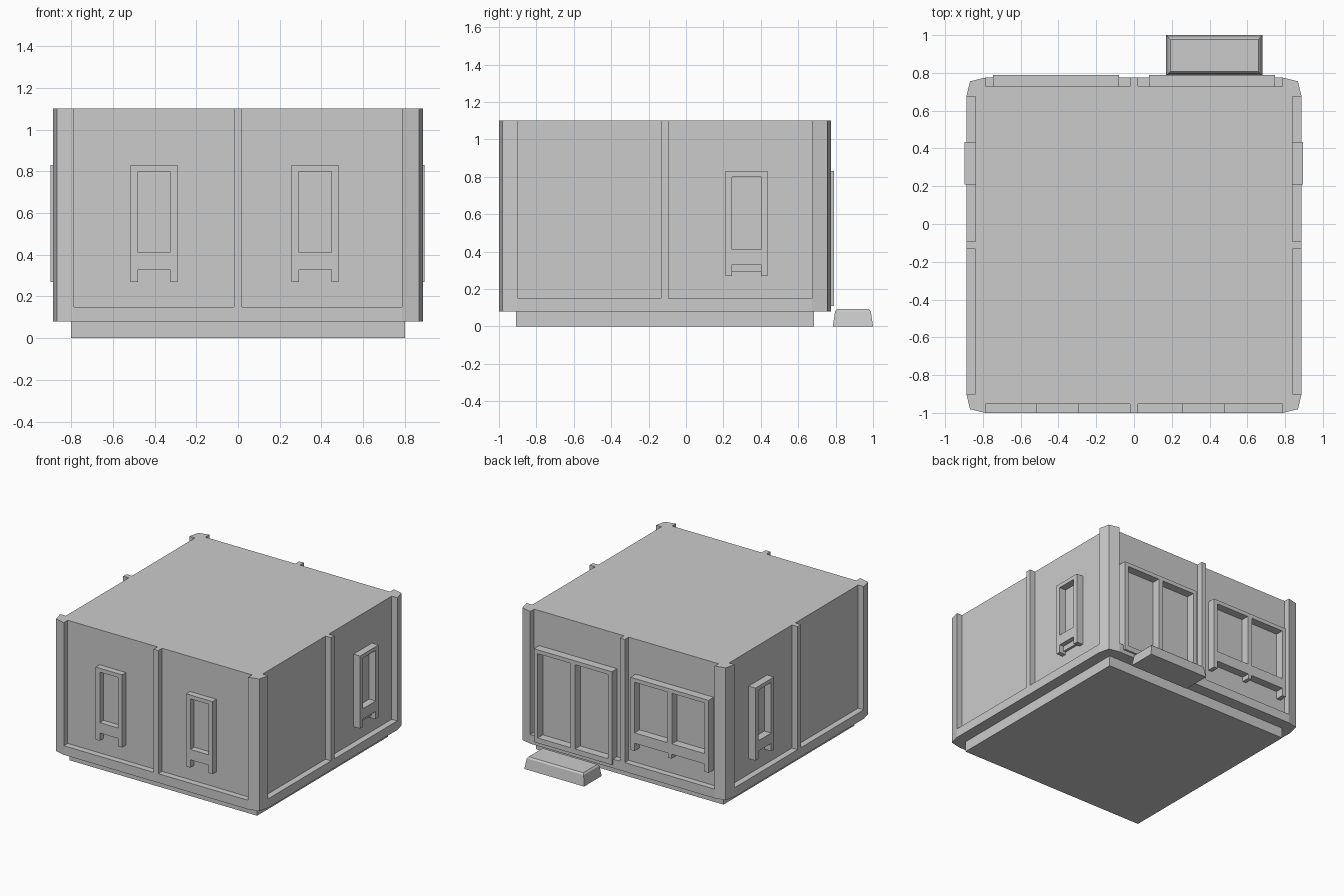
import bpy, bmesh, math
from mathutils import Matrix

if "Cube" in bpy.data.objects:
    bpy.data.objects.remove(bpy.data.objects["Cube"])

CY = -0.1125            # centre of the building in y
H, WALL = 0.8875, 0.84  # half width at the posts and at the recessed walls


def finish(name, bm):
    bmesh.ops.recalc_face_normals(bm, faces=bm.faces[:])
    me = bpy.data.meshes.new(name)
    bm.to_mesh(me)
    bm.free()
    ob = bpy.data.objects.new(name, me)
    bpy.context.collection.objects.link(ob)
    return ob


def prism(name, outline, z0, z1):
    bm = bmesh.new()
    low = [bm.verts.new((x, y, z0)) for x, y in outline]
    top = [bm.verts.new((x, y, z1)) for x, y in outline]
    bm.faces.new(low)
    bm.faces.new(top)
    n = len(outline)
    for i in range(n):
        j = (i + 1) % n
        bm.faces.new((low[i], low[j], top[j], top[i]))
    return finish(name, bm)


def around(side):
    """Repeat the front side outline on all four sides."""
    pts = []
    for k in range(4):
        c, s = round(math.cos(k * math.pi / 2)), round(math.sin(k * math.pi / 2))
        pts += [(x * c - y * s, x * s + y * c + CY) for x, y in side]
    return pts


def frame(name, side, u, z_lines, u_lines, rows, depth):
    """Solid from a cell pattern (top row first), set on a wall. side: 0 front, 1 right, 2 back, 3 left."""
    bm = bmesh.new()
    grid = {}

    def v(i, j):
        if (i, j) not in grid:
            grid[i, j] = bm.verts.new((u + u_lines[i], -WALL, z_lines[j]))
        return grid[i, j]

    for j, row in enumerate(rows):
        for i, ch in enumerate(row):
            if ch == '#':
                bm.faces.new((v(i, j), v(i, j + 1), v(i + 1, j + 1), v(i + 1, j)))
    back = bm.faces[:]
    ext = bmesh.ops.extrude_face_region(bm, geom=back, use_keep_orig=True)['geom']
    new = [g for g in ext if isinstance(g, bmesh.types.BMVert)]
    bmesh.ops.translate(bm, verts=new, vec=(0, -depth, 0))
    bm.transform(Matrix.Translation((0, CY, 0)) @ Matrix.Rotation(side * math.pi / 2, 4, 'Z'))
    return finish(name, bm)


# foundation, floor ledge, and walls with corner posts and middle pilasters
prism("foundation", [(-.8, -.91), (.8, -.91), (.8, .685), (-.8, .685)], 0, .08)
prism("floor_ledge", around([(-.868, -.868), (-.787, -H), (.787, -H)]), .08, .15)
half = [(-.787, -H), (-.787, -WALL), (-.02, -WALL), (-.02, -H)]
prism("walls", around([(-.868, -.868)] + half + [(-x, y) for x, y in reversed(half)]), .15, 1.1)

# narrow windows
win_z = [.83, .80, .41, .33, .27]
win_u = [-.1125, -.0775, .0775, .1125]
win_rows = ["###", "#.#", "###", "#.#"]
for name, side, u, d in (("front_left_window", 0, -.4025, .047), ("front_right_window", 0, .37, .047),
                         ("right_window", 1, .435, .055), ("left_window", 3, -.435, .058)):
    frame(name, side, u, win_z, win_u, win_rows, d)
frame("right_window_sill", 1, .435, [.33, .29], [-.0775, .0775], ["#"], .02)

# wide back window with a small middle foot
wide_u = [-.333, -.30, -.02, .02, .30, .333]
frame("back_window", 2, .413, win_z, wide_u, ["#####", "#.#.#", "#####", "#...#"], .0625)
frame("back_window_foot", 2, .413, [.33, .295], [-.015, .015], ["#"], .0625)

# double door
frame("back_door", 2, -.413, [.83, .80, .15, .11], wide_u, ["#####", "#.#.#", "#####"], .0625)

# tapered door step with a worn top edge
bm = bmesh.new()
rings = []
for z, i in ((0, 0), (.08, .012), (.092, .022)):
    rings.append([bm.verts.new(p) for p in ((.17 + i, .785 + i, z), (.68 - i, .785 + i, z),
                                            (.68 - i, 1 - i, z), (.17 + i, 1 - i, z))])
for a, b in zip(rings, rings[1:]):
    for k in range(4):
        bm.faces.new((a[k], a[(k + 1) % 4], b[(k + 1) % 4], b[k]))
bm.faces.new(rings[0])
bm.faces.new(rings[-1])
finish("door_step", bm)
